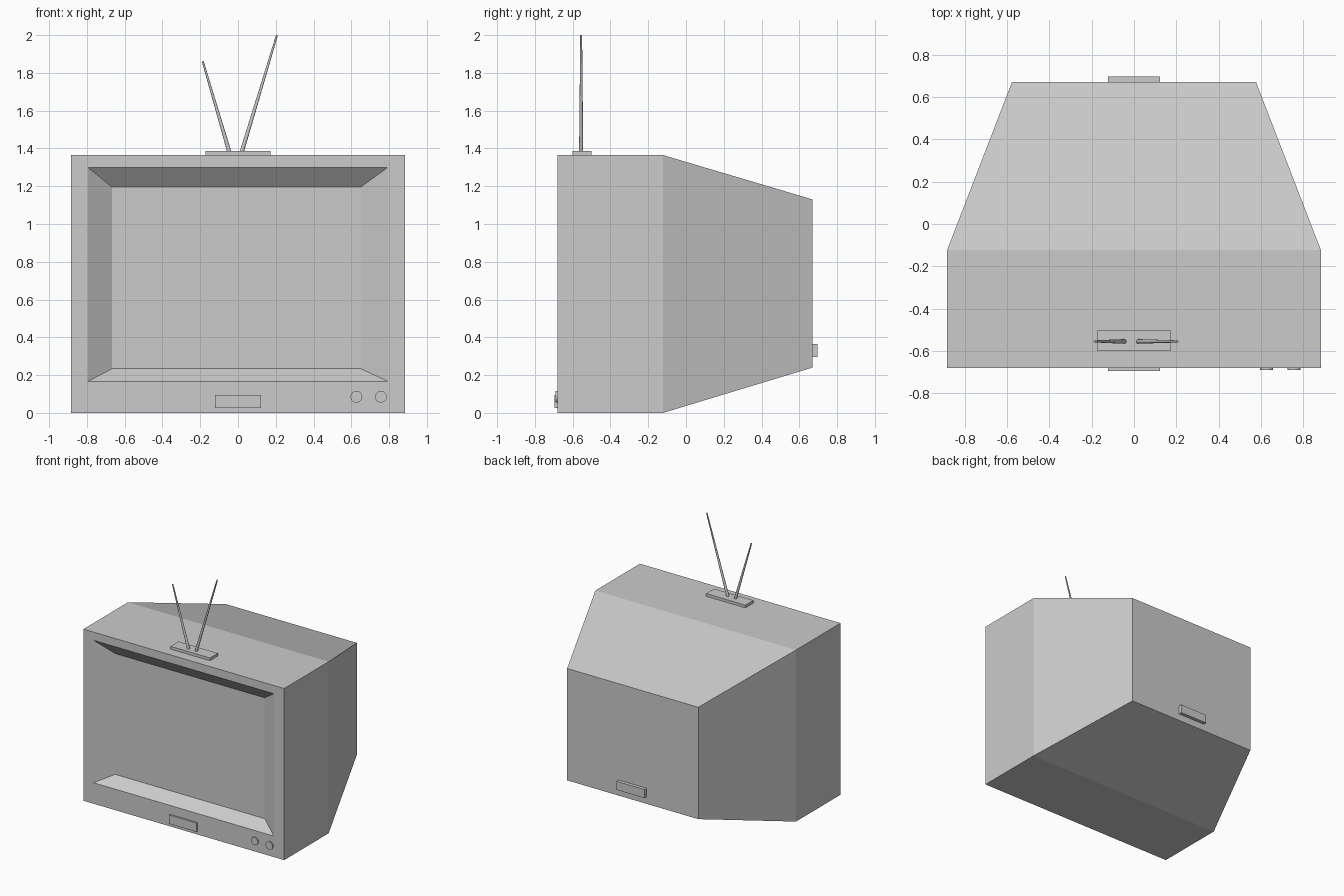
import bpy, bmesh
from mathutils import Vector

if "Cube" in bpy.data.objects:
    bpy.data.objects.remove(bpy.data.objects["Cube"])


def finish(name, bm):
    bmesh.ops.recalc_face_normals(bm, faces=bm.faces)
    mesh = bpy.data.meshes.new(name)
    bm.to_mesh(mesh)
    bm.free()
    obj = bpy.data.objects.new(name, mesh)
    bpy.context.collection.objects.link(obj)
    return obj


def lofted_rects(name, rects):
    """Join rectangles (y, x0, x1, z0, z1) in order and cap both ends."""
    bm = bmesh.new()
    rings = [[bm.verts.new((x, y, z)) for x, z in
              ((x0, z0), (x1, z0), (x1, z1), (x0, z1))]
             for y, x0, x1, z0, z1 in rects]
    for a, b in zip(rings, rings[1:]):
        for i in range(4):
            j = (i + 1) % 4
            bm.faces.new((a[i], a[j], b[j], b[i]))
    bm.faces.new(rings[0])
    bm.faces.new(rings[-1])
    return finish(name, bm)


def box(name, x, y0, y1, z0, z1):
    return lofted_rects(name, [(y0, -x, x, z0, z1), (y1, -x, x, z0, z1)])


def rod(name, start, end, r1, r2, sides):
    a, b = Vector(start), Vector(end)
    bm = bmesh.new()
    bmesh.ops.create_cone(bm, cap_ends=True, segments=sides, radius1=r1,
                          radius2=r2, depth=(b - a).length)
    obj = finish(name, bm)
    obj.location = (a + b) / 2
    obj.rotation_mode = 'QUATERNION'
    obj.rotation_quaternion = (b - a).to_track_quat('Z', 'Y')
    bpy.context.view_layer.objects.active = obj
    obj.select_set(True)
    bpy.ops.object.shade_smooth_by_angle()
    obj.select_set(False)
    return obj


# Cabinet: tapered back, straight front, bevelled recess and screen
lofted_rects("cabinet", [
    (0.67, -0.577, 0.577, 0.24, 1.13),
    (-0.122, -0.883, 0.883, 0, 1.365),
    (-0.681, -0.883, 0.883, 0, 1.365),
    (-0.681, -0.795, 0.793, 0.167, 1.30),
    (-0.593, -0.666, 0.65, 0.234, 1.195),
])

# Front and rear plates
box("front_plate", 0.122, -0.695, -0.67, 0.026, 0.096)
box("rear_plate", 0.122, 0.66, 0.697, 0.296, 0.364)

# Control knobs
for i, x in enumerate((0.627, 0.757)):
    rod(f"knob_{i + 1}", (x, -0.67, 0.085), (x, -0.69, 0.085), 0.031, 0.031, 24)

# Antenna base and its two tapered rods
box("antenna_base", 0.173, -0.60, -0.50, 1.36, 1.387)
rod("antenna_left", (-0.044, -0.555, 1.375), (-0.187, -0.555, 1.862), 0.011, 0.005, 12)
rod("antenna_right", (0.018, -0.555, 1.375), (0.206, -0.555, 1.999), 0.011, 0.005, 12)
